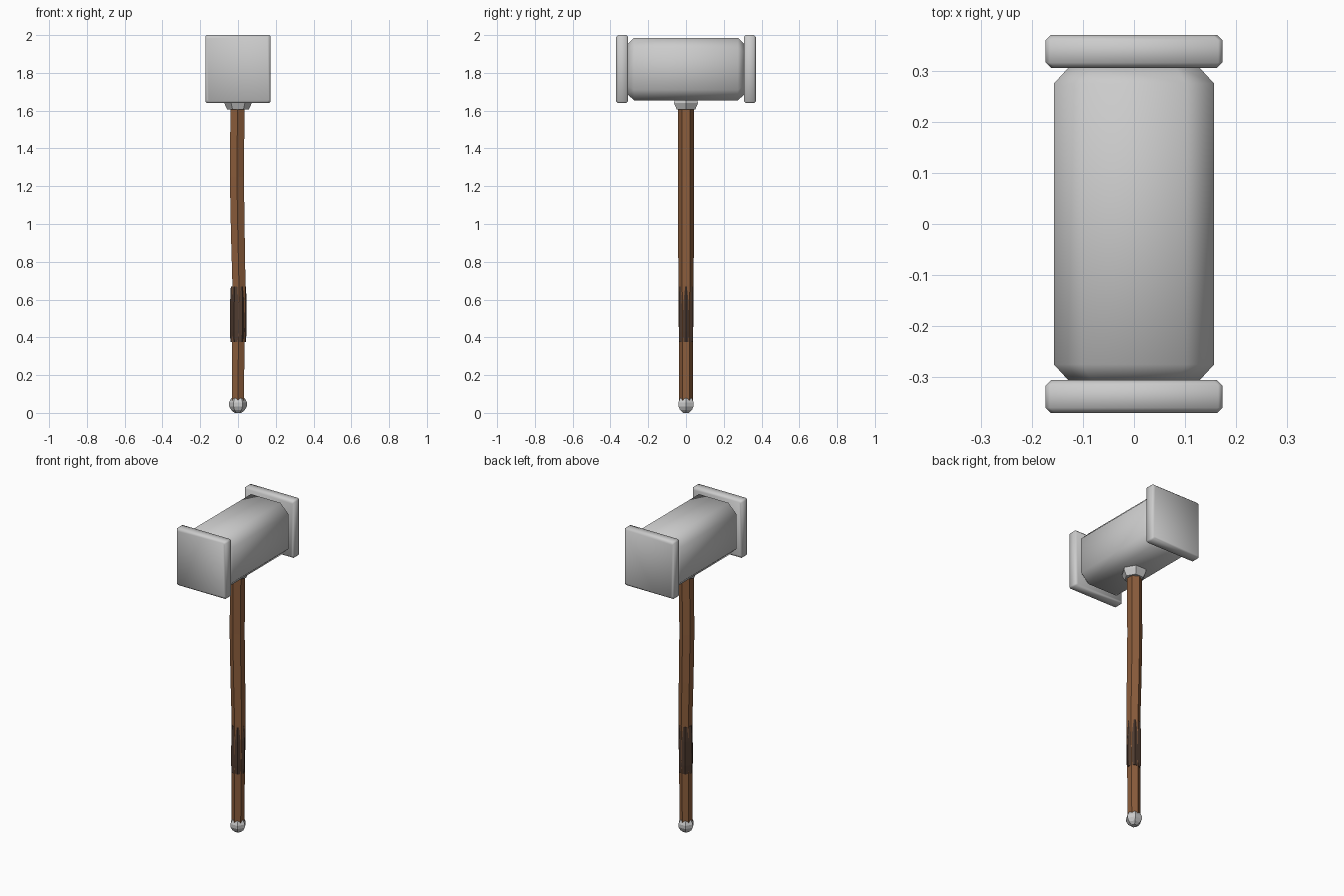
import bpy, bmesh, math

if "Cube" in bpy.data.objects:
    bpy.data.objects.remove(bpy.data.objects["Cube"])


def material(name, rgb):
    m = bpy.data.materials.new(name)
    m.diffuse_color = (*rgb, 1)
    m.use_nodes = True
    m.node_tree.nodes["Principled BSDF"].inputs["Base Color"].default_value = m.diffuse_color
    return m


def loft(name, rings, mat=None, smooth=None):
    """Skin a list of equal-length point rings and cap both ends."""
    bm = bmesh.new()
    loops = [[bm.verts.new(p) for p in r] for r in rings]
    n = len(loops[0])
    for a, b in zip(loops, loops[1:]):
        for i in range(n):
            j = (i + 1) % n
            bm.faces.new((a[i], a[j], b[j], b[i]))
    bm.faces.new(loops[0][::-1])
    bm.faces.new(loops[-1])
    bmesh.ops.recalc_face_normals(bm, faces=bm.faces)
    me = bpy.data.meshes.new(name)
    bm.to_mesh(me)
    bm.free()
    ob = bpy.data.objects.new(name, me)
    bpy.context.collection.objects.link(ob)
    if mat:
        me.materials.append(mat)
    if smooth:
        bpy.ops.object.select_all(action='DESELECT')
        ob.select_set(True)
        bpy.context.view_layer.objects.active = ob
        bpy.ops.object.shade_smooth_by_angle(angle=math.radians(smooth))
    return ob


def hexagon(z, r, x=0, turn=0):
    return [(x + r * math.cos(math.radians(60 * k + turn)),
             r * math.sin(math.radians(60 * k + turn)), z) for k in range(6)]


def chamfered_rect(y, w, h, c, zc=1.82):
    """Octagonal section in the xz plane: half width, half height, corner cut."""
    pts = [(w, h - c), (w - c, h), (c - w, h), (-w, h - c),
           (-w, c - h), (c - w, -h), (w - c, -h), (w, c - h)]
    return [(px, y, zc + pz) for px, pz in pts]


wood = material("wood", (0.26, 0.11, 0.045))
leather = material("leather", (0.08, 0.045, 0.03))

# Hammer head body with tapered ends
loft("head_body", [chamfered_rect(y, w, h, c) for y, w, h, c in
                   [(-0.31, 0.125, 0.133, 0.045), (-0.275, 0.157, 0.165, 0.055),
                    (0.275, 0.157, 0.165, 0.055), (0.31, 0.125, 0.133, 0.045)]], smooth=50)

# Striking plates at both ends
for side, label in ((-1, "front"), (1, "back")):
    loft(label + "_plate", [chamfered_rect(side * y, w, w + 0.007, 0.008) for y, w in
                            [(0.306, 0.163), (0.316, 0.173), (0.36, 0.173), (0.37, 0.163)]],
         smooth=50)

# Slightly crooked hexagonal shaft: height, radius, x offset
loft("shaft", [hexagon(z, r, x, 30) for z, r, x in
               [(0.05, 0.036, 0.0), (0.4, 0.038, 0.002), (0.68, 0.04, 0.005),
                (0.95, 0.042, -0.001), (1.25, 0.043, -0.006), (1.68, 0.043, -0.002)]], wood)

# Leather grip, turned so its corners poke through the shaft flats
loft("grip", [hexagon(z, r, x) for z, r, x in
              [(0.375, 0.041, 0.001), (0.43, 0.044, 0.001),
               (0.58, 0.044, 0.002), (0.67, 0.040, 0.002)]], leather)

# Flared collar under the head
loft("collar", [hexagon(z, r) for z, r in [(1.605, 0.056), (1.64, 0.073), (1.67, 0.066)]])

# Rounded pommel
loft("pommel", [hexagon(z, r) for z, r in
                [(0.0, 0.018), (0.015, 0.036), (0.035, 0.047),
                 (0.055, 0.047), (0.075, 0.037), (0.08, 0.03)]])
